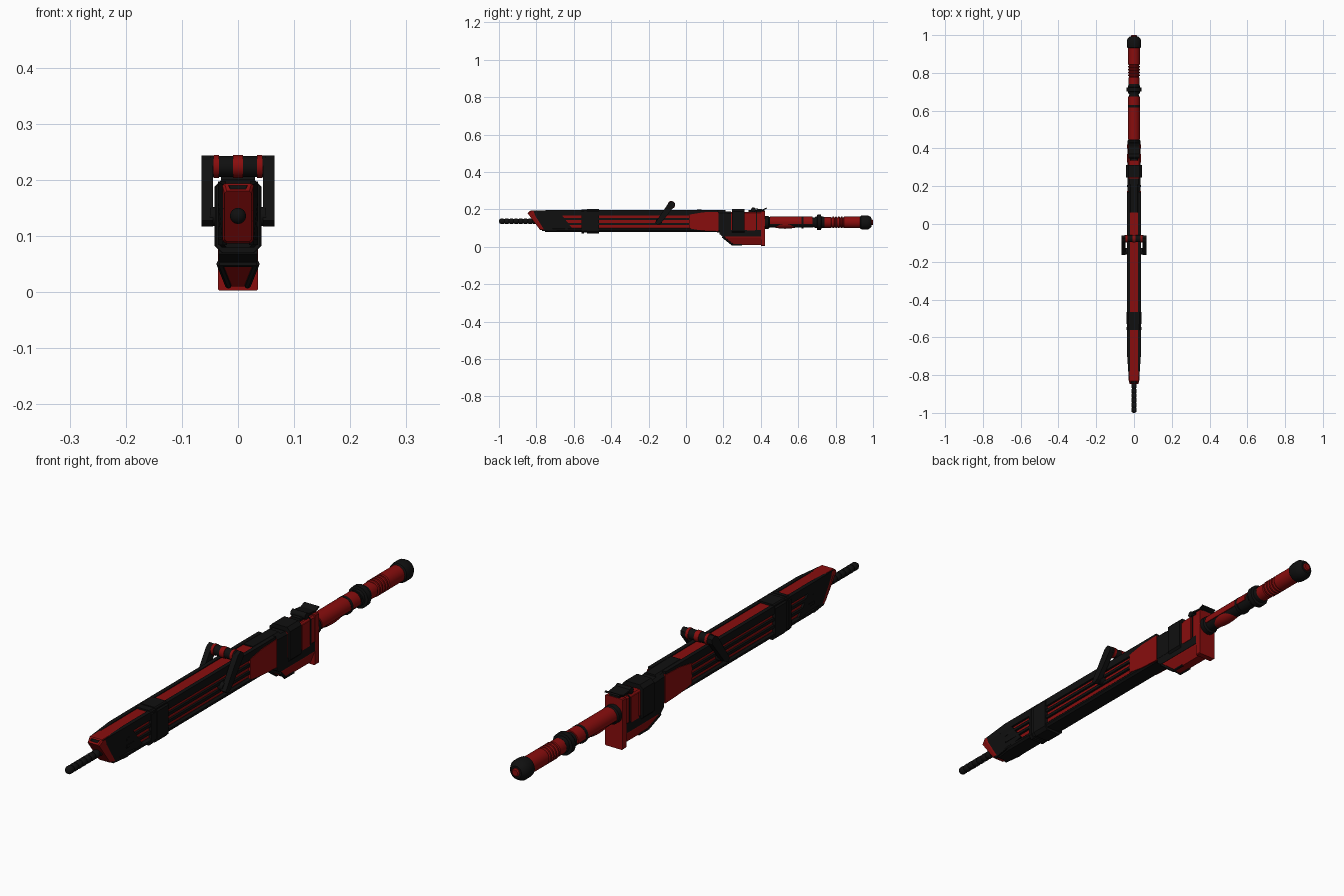
import bpy, bmesh
from math import pi, radians
from mathutils import Vector, Matrix

if "Cube" in bpy.data.objects:
    bpy.data.objects.remove(bpy.data.objects["Cube"])


def material(name, col):
    m = bpy.data.materials.new(name)
    m.diffuse_color = (*col, 1)
    m.use_nodes = True
    m.node_tree.nodes["Principled BSDF"].inputs["Base Color"].default_value = m.diffuse_color
    return m


RED = material("red", (0.25, 0.004, 0.004))
BLACK = material("black", (0.005, 0.005, 0.005))


def finish(name, bm, mat, mirror=False, smooth=False):
    bmesh.ops.recalc_face_normals(bm, faces=bm.faces)
    me = bpy.data.meshes.new(name)
    bm.to_mesh(me)
    bm.free()
    ob = bpy.data.objects.new(name, me)
    bpy.context.collection.objects.link(ob)
    me.materials.append(mat)
    if mirror:
        ob.modifiers.new("mirror", 'MIRROR')
    if smooth:
        bpy.ops.object.select_all(action='DESELECT')
        ob.select_set(True)
        bpy.context.view_layer.objects.active = ob
        bpy.ops.object.shade_smooth_by_angle(angle=radians(35))
    return ob


def bridge(rings):
    """Closed skin through rings of equally many points."""
    bm = bmesh.new()
    vs = [[bm.verts.new(p) for p in r] for r in rings]
    n = len(rings[0])
    for a, b in zip(vs, vs[1:]):
        for i in range(n):
            bm.faces.new((a[i], a[(i + 1) % n], b[(i + 1) % n], b[i]))
    bm.faces.new(vs[0])
    bm.faces.new(vs[-1])
    return bm


def octagon(y, w, z0, z1, c=0.01, lean=0.0):
    """Chamfered cross-section; lean slopes it back toward the bottom."""
    xz = [(w - c, z1), (w, z1 - c), (w, z0 + c), (w - c, z0),
          (c - w, z0), (-w, z0 + c), (-w, z1 - c), (c - w, z1)]
    return [(x, y + lean * (z1 - z), z) for x, z in xz]


def block(name, secs, mat):
    return finish(name, bridge([octagon(*s) for s in secs]), mat)


def plate(name, prof, x0, x1, mat, mirror=True):
    """Side-view profile (y, z[, outer x]) extruded across x."""
    inner = [(x0, p[0], p[1]) for p in prof]
    outer = [(p[2] if len(p) > 2 else x1, p[0], p[1]) for p in prof]
    return finish(name, bridge([inner, outer]), mat, mirror)


def lathe(name, prof, mat, z=0.13, seg=24):
    """Turned shape about the y direction from (y, radius) pairs."""
    rings = []
    for y, r in prof:
        rings.append([Matrix.Rotation(2 * pi * i / seg, 3, 'Y') @ Vector((r, 0, 0))
                      + Vector((0, y, z)) for i in range(seg)])
    return finish(name, bridge(rings), mat, smooth=True)


def rod(name, a, b, r, mat, seg=16, mirror=False):
    a, b = Vector(a), Vector(b)
    bm = bmesh.new()
    bmesh.ops.create_cone(bm, cap_ends=True, segments=seg, radius1=r, radius2=r, depth=(b - a).length)
    rot = (b - a).to_track_quat('Z', 'Y').to_matrix().to_4x4()
    bmesh.ops.transform(bm, matrix=Matrix.Translation((a + b) / 2) @ rot, verts=bm.verts)
    return finish(name, bm, mat, mirror, smooth=seg > 6)


# Red blade core with a recessed muzzle slot
bm = bridge([octagon(-0.848, 0.024, 0.09, 0.18, 0.004, 0.75),
             octagon(-0.83, 0.028, 0.087, 0.194, 0.004, 0.6),
             octagon(0.1, 0.028, 0.087, 0.194, 0.004)])
front = min(bm.faces, key=lambda f: f.calc_center_median().y)
bmesh.ops.recalc_face_normals(bm, faces=bm.faces)
bmesh.ops.inset_region(bm, faces=[front], thickness=0.009)
floor = bmesh.ops.inset_region(bm, faces=[front], thickness=0.0005)
bmesh.ops.translate(bm, vec=(0, 0.06, 0), verts=front.verts)
for f in floor["faces"] + [front]:
    f.material_index = 1
core = finish("blade_core", bm, RED)
core.data.materials.append(BLACK)

# Black side armour: top rails, thin ribs and nose plates leave red stripes
plate("top_rail", [(-0.83, 0.192, 0.027), (-0.7, 0.197), (0.17, 0.197), (0.17, 0.168),
                   (-0.7, 0.168), (-0.822, 0.168, 0.027)], 0.021, 0.036, BLACK)
for i, (za, zb) in enumerate([(0.143, 0.154), (0.116, 0.127)]):
    plate(f"side_rib_{i}", [(-0.7, za), (-0.7, zb), (0.04, zb), (0.04, za)], 0.02, 0.036, BLACK)
plate("nose_plate", [(-0.822, 0.17, 0.027), (-0.7, 0.17), (-0.665, 0.17), (-0.61, 0.1),
                     (-0.7, 0.084), (-0.768, 0.084, 0.027)], 0.02, 0.036, BLACK)
block("blade_belly", [(-0.755, 0.027, 0.08, 0.101, 0.007, 0.0), (-0.69, 0.036, 0.08, 0.101, 0.007),
                      (0.17, 0.036, 0.08, 0.101, 0.007)], BLACK)

# Bands round the blade
block("front_band", [(-0.53, 0.041, 0.07, 0.201, 0.012), (-0.465, 0.041, 0.07, 0.201, 0.012)], BLACK)
block("front_band_ring", [(-0.56, 0.039, 0.07, 0.2, 0.012), (-0.546, 0.039, 0.07, 0.2, 0.012)], BLACK)
block("front_band_link", [(-0.55, 0.037, 0.075, 0.198), (-0.5, 0.037, 0.075, 0.198)], BLACK)

# Pointed beaded rod out of the nose
prof = [(-1.0, 0.005), (-0.996, 0.011)]
for i in range(8):
    y = -0.99 + i * 0.025
    prof += [(y, 0.0145), (y + 0.014, 0.0145), (y + 0.019, 0.011)]
lathe("nose_rod", prof + [(-0.72, 0.011)], BLACK, z=0.136, seg=16)

# Tilted carry handle
plate("handle_arm", [(-0.165, 0.128), (-0.152, 0.117), (-0.132, 0.128), (-0.061, 0.218),
                     (-0.06, 0.234), (-0.075, 0.244), (-0.092, 0.236)], 0.045, 0.065, BLACK)
rod("handle_pivot", (0.03, -0.145, 0.135), (0.05, -0.145, 0.135), 0.017, BLACK, mirror=True)
rod("handle_bar", (-0.05, -0.078, 0.224), (0.05, -0.078, 0.224), 0.0185, BLACK)
for i, (a, b) in enumerate([(-0.044, -0.034), (-0.009, 0.009), (0.034, 0.044)]):
    rod(f"handle_bar_ring_{i}", (a, -0.078, 0.224), (b, -0.078, 0.224), 0.0205, RED)

# Rear of the blade: red cheek panels and black collar
plate("cheek_panel", [(0.02, 0.097), (0.02, 0.172), (0.09, 0.184), (0.175, 0.187),
                      (0.175, 0.082), (0.09, 0.086)], 0.02, 0.038, RED)
block("rear_cover", [(0.06, 0.029, 0.1, 0.198), (0.21, 0.029, 0.085, 0.196)], BLACK)
block("collar", [(0.165, 0.035, 0.077, 0.192), (0.24, 0.035, 0.077, 0.188)], BLACK)

# Receiver with its wide band and end plate
block("receiver", [(0.2, 0.033, 0.082, 0.184, 0.006), (0.41, 0.033, 0.078, 0.186, 0.006)], RED)
block("receiver_band", [(0.245, 0.042, 0.07, 0.201, 0.013), (0.312, 0.042, 0.07, 0.201, 0.013)], BLACK)
plate("receiver_side_panel", [(0.325, 0.086), (0.325, 0.18), (0.37, 0.18), (0.37, 0.086)],
      0.03, 0.036, RED)
block("receiver_seam", [(0.374, 0.0345, 0.077, 0.188, 0.006), (0.379, 0.0345, 0.077, 0.188, 0.006)], BLACK)
block("end_plate", [(0.4, 0.036, 0.003, 0.19, 0.003), (0.422, 0.036, 0.003, 0.19, 0.003)], RED)

# Wedge guard below: red hull edged with black bars
top, low = 0.033, 0.017
wedge = [[(-top, 0.18, 0.085), (top, 0.18, 0.085), (top, 0.41, 0.085), (-top, 0.41, 0.085)],
         [(-top, 0.2, 0.05), (top, 0.2, 0.05), (top, 0.41, 0.05), (-top, 0.41, 0.05)],
         [(-low, 0.25, 0.01), (low, 0.25, 0.01), (low, 0.41, 0.01), (-low, 0.41, 0.01)]]
finish("guard_hull", bridge(wedge), RED)
plate("guard_top_band", [(0.178, 0.068), (0.178, 0.09), (0.4, 0.09), (0.4, 0.055), (0.195, 0.055)],
      0, 0.0345, BLACK)
rod("guard_slant_edge", (top, 0.198, 0.052), (low, 0.248, 0.012), 0.006, BLACK, 6, True)
rod("guard_front_edge", (0, 0.198, 0.05), (top, 0.198, 0.05), 0.005, BLACK, 6, True)
rod("guard_low_edge", (low, 0.247, 0.011), (low, 0.3, 0.011), 0.005, BLACK, 6, True)

# Small latch on top of the receiver
block("latch_base", [(0.335, 0.02, 0.182, 0.196, 0.003), (0.42, 0.02, 0.182, 0.196, 0.003)], BLACK)
rod("latch_roller", (-0.03, 0.36, 0.198), (0.03, 0.36, 0.198), 0.012, BLACK, 12)
plate("latch_lever", [(0.36, 0.2), (0.41, 0.194), (0.435, 0.205), (0.43, 0.209),
                      (0.41, 0.2), (0.36, 0.206)], 0, 0.03, BLACK)

# Grip: black core, red shell above, red oval inlay below
lathe("grip_collar", [(0.415, 0.03), (0.42, 0.034), (0.44, 0.034), (0.448, 0.026)], BLACK)
lathe("grip_core", [(0.43, 0.028), (0.67, 0.028), (0.69, 0.024), (0.76, 0.024)], BLACK)
arc = [radians(-15 + 210 * i / 14) for i in range(15)]
shell = [[Matrix.Rotation(-a, 3, 'Y') @ Vector((r, 0, 0)) + Vector((0, y, 0.13))
          for a, r in [(a, 0.032) for a in arc] + [(a, 0.022) for a in reversed(arc)]]
         for y in (0.448, 0.675)]
finish("grip_shell", bridge(shell), RED, smooth=True)
bm = bmesh.new()
bmesh.ops.create_uvsphere(bm, u_segments=20, v_segments=10, radius=1)
bmesh.ops.transform(bm, verts=bm.verts, matrix=Matrix.Translation((0, 0.53, 0.122))
                    @ Matrix.Diagonal((0.027, 0.085, 0.026, 1)))
finish("grip_inlay", bm, RED, smooth=True)
lathe("grip_line", [(0.617, 0.0328), (0.629, 0.0328)], BLACK)

# Ring, ribbed red end and pommel
lathe("grip_ring", [(0.688, 0.03), (0.7, 0.031), (0.702, 0.041), (0.722, 0.041), (0.724, 0.031), (0.74, 0.03)], BLACK, seg=12)
prof = [(0.735, 0.029), (0.775, 0.029)]
for i in range(5):
    y = 0.778 + i * 0.015
    prof += [(y, 0.026), (y + 0.004, 0.026), (y + 0.006, 0.031), (y + 0.012, 0.031)]
lathe("ribbed_grip", prof + [(0.852, 0.031), (0.945, 0.031)], RED)
lathe("pommel", [(0.93, 0.03), (0.935, 0.036), (0.947, 0.038), (0.972, 0.038), (0.985, 0.031),
                 (0.993, 0.022)], BLACK)
lathe("pommel_button", [(0.98, 0.015), (0.997, 0.015), (1.0, 0.011)], RED)
